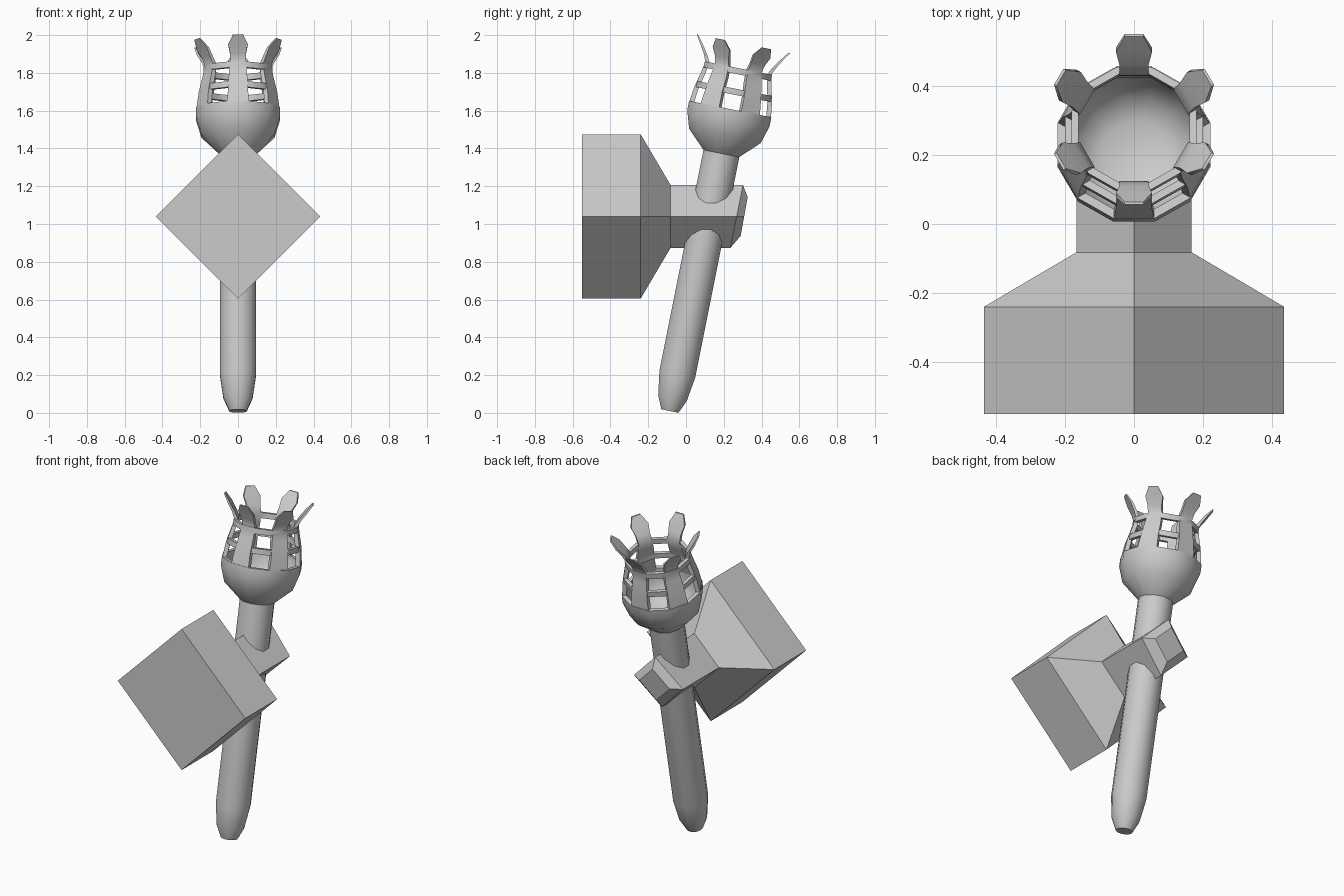
import bpy, bmesh
from math import cos, sin, pi, radians
from mathutils import Matrix, Vector

cube = bpy.data.objects.get("Cube")
if cube:
    bpy.data.objects.remove(cube, do_unlink=True)

grey = bpy.data.materials.new("plain_grey")
grey.use_nodes = True
grey.diffuse_color = (0.6, 0.6, 0.6, 1)
grey.node_tree.nodes["Principled BSDF"].inputs["Base Color"].default_value = (0.6, 0.6, 0.6, 1)

# The torch leans back along its own axis
LEAN = Matrix.Translation((0, -0.085, 0.01)) @ Matrix.Rotation(radians(-11.3), 4, 'X')
SIDES = 12


def loft(name, rings, matrix=Matrix(), loop=False, smooth=None):
    """Skin a list of vertex rings; cap both ends unless the rings form a loop."""
    bm = bmesh.new()
    rows = [[bm.verts.new(matrix @ Vector(p)) for p in ring] for ring in rings]
    pairs = list(zip(rows, rows[1:])) + ([(rows[-1], rows[0])] if loop else [])
    for a, b in pairs:
        n = len(a)
        for i in range(n):
            j = (i + 1) % n
            bm.faces.new((a[i], a[j], b[j], b[i]))
    if not loop:
        bm.faces.new(rows[0][::-1])
        bm.faces.new(rows[-1])
    bmesh.ops.recalc_face_normals(bm, faces=bm.faces)
    mesh = bpy.data.meshes.new(name)
    bm.to_mesh(mesh)
    bm.free()
    mesh.materials.append(grey)
    obj = bpy.data.objects.new(name, mesh)
    bpy.context.collection.objects.link(obj)
    if smooth:
        bpy.ops.object.select_all(action='DESELECT')
        obj.select_set(True)
        bpy.context.view_layer.objects.active = obj
        bpy.ops.object.shade_smooth_by_angle(angle=radians(smooth))
    return obj


def lathe(name, profile, loop=False):
    """Turn (radius, height) points around the torch axis."""
    angles = [2 * pi * (i + 0.5) / SIDES for i in range(SIDES)]
    rings = [[(r * cos(a), r * sin(a), h) for a in angles] for r, h in profile]
    return loft(name, rings, LEAN, loop, 40)


# Handle with a tapered foot
lathe("handle", [(0.048, 0), (0.08, 0.07), (0.1, 0.2), (0.1, 1.42)])

# Hollow bowl
lathe("bowl", [(0.1, 1.39), (0.2, 1.485), (0.23, 1.58), (0.23, 1.63),
               (0.205, 1.63), (0.2, 1.56), (0.165, 1.49), (0.1, 1.45)])

# Two hoops behind the prongs
for name, r, h in (("lower_hoop", 0.207, 1.725), ("upper_hoop", 0.188, 1.835)):
    lathe(name, [(r, h - 0.016), (r, h + 0.016),
                 (r - 0.022, h + 0.016), (r - 0.022, h - 0.016)], loop=True)

# Six flared prongs: height, outer radius, half width, thickness
prong = [(1.61, 0.222, 0.059, 0.025), (1.71, 0.21, 0.052, 0.025),
         (1.79, 0.19, 0.048, 0.024), (1.85, 0.178, 0.042, 0.022),
         (1.89, 0.195, 0.042, 0.018), (1.935, 0.222, 0.052, 0.014),
         (1.983, 0.252, 0.027, 0.008)]
rings = [[(r, -w, h), (r, w, h), (r - t, w, h), (r - t, -w, h)] for h, r, w, t in prong]
for i in range(6):
    turn = Matrix.Rotation(radians(30 + 60 * i), 4, 'Z')
    loft(f"prong_{i + 1}", rings, LEAN @ turn, smooth=45)


# Diamond section wall block, neck and slanted chamfered end
def diamond(y, half, slant=0.0):
    z = 1.04
    return [(half, y, z), (0, y + slant * half, z + half),
            (-half, y, z), (0, y - slant * half, z - half)]


loft("wall_bracket", [diamond(-0.55, 0.435), diamond(-0.24, 0.435),
                      diamond(-0.082, 0.167), diamond(0.268, 0.167, 0.2),
                      diamond(0.308, 0.103, 0.18)])
